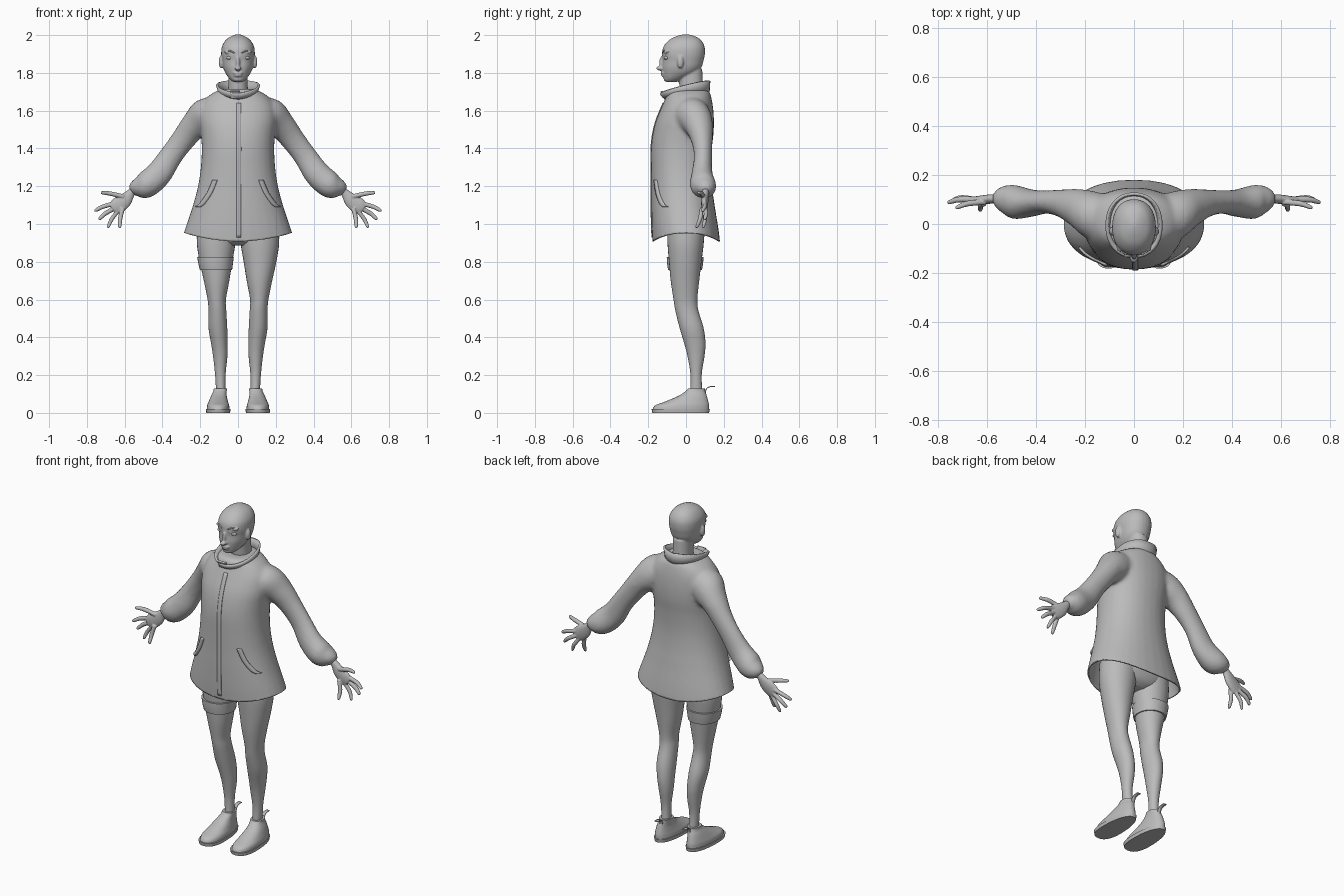
import bpy, bmesh, math
from mathutils import Vector, Matrix

if "Cube" in bpy.data.objects:
    bpy.data.objects.remove(bpy.data.objects["Cube"], do_unlink=True)

grey = bpy.data.materials.new("plain grey")
grey.use_nodes = True
COLOUR = (.5, .5, .5, 1)
grey.diffuse_color = COLOUR
for node in grey.node_tree.nodes:
    if node.type == 'BSDF_PRINCIPLED':
        node.inputs["Base Color"].default_value = COLOUR


def spline(keys, steps=4):
    """Smooth interpolation through tuples of numbers."""
    result = []
    last = len(keys) - 1
    for i in range(last):
        a, b, c, d = keys[max(i - 1, 0)], keys[i], keys[i + 1], keys[min(i + 2, last)]
        for k in range(steps):
            t = k / steps
            result.append(tuple(
                q + t / 2 * (r - p + t * (2 * p - 5 * q + 4 * r - s + t * (3 * (q - r) + s - p)))
                for p, q, r, s in zip(a, b, c, d)))
    return result + [tuple(keys[last])]


def loft(bm, rings, caps=True):
    """Skin a row of closed rings."""
    rows = [[bm.verts.new(co) for co in ring] for ring in rings]
    for lower, upper in zip(rows, rows[1:]):
        for i in range(len(lower)):
            bm.faces.new((lower[i - 1], lower[i], upper[i], upper[i - 1]))
    if caps:
        bm.faces.new(rows[0])
        bm.faces.new(rows[-1])


def oval(z, x0, x1, y0, y1, power=2.2, taper=0, count=32):
    ring = []
    for i in range(count):
        angle = math.tau * i / count
        c, s = math.cos(angle), math.sin(angle)
        px = math.copysign(abs(c) ** (2 / power), c) * (1 - taper * s)
        py = math.copysign(abs(s) ** (2 / power), s)
        ring.append(Vector(((x0 + x1 + (x1 - x0) * px) / 2, (y0 + y1 + (y1 - y0) * py) / 2, z)))
    return ring


def stack(bm, keys, side=1, steps=4, **shape):
    """Horizontal ovals given as height, x range, y range."""
    loft(bm, [oval(z, side * a, side * b, c, d, **shape) for z, a, b, c, d in spline(keys, steps)])


def body(bm, keys, **shape):
    """Symmetric ovals given as height, half width, front, back."""
    stack(bm, [(z, -w, w, f, b) for z, w, f, b in keys], **shape)


def tube(bm, keys, side=1, count=20):
    """Limb along a path given as x, y, z, radius in the front plane, radius in depth."""
    path = spline(keys)
    points = [Vector((side * k[0], k[1], k[2])) for k in path]
    depth = Vector((0, 1, 0))
    rings = []
    for i, (centre, key) in enumerate(zip(points, path)):
        along = points[min(i + 1, len(points) - 1)] - points[max(i - 1, 0)]
        across = along.cross(depth).normalized()
        rings.append([centre + across * key[3] * math.cos(math.tau * j / count)
                      + depth * key[4] * math.sin(math.tau * j / count) for j in range(count)])
    loft(bm, rings)


def blob(bm, centre, radii):
    bmesh.ops.create_uvsphere(bm, u_segments=20, v_segments=12, radius=1,
                              matrix=Matrix.Translation(centre) @ Matrix.Diagonal((*radii, 1)))


def finish(name, bm, angle=50):
    bmesh.ops.recalc_face_normals(bm, faces=bm.faces)
    mesh = bpy.data.meshes.new(name)
    bm.to_mesh(mesh)
    bm.free()
    obj = bpy.data.objects.new(name, mesh)
    bpy.context.collection.objects.link(obj)
    mesh.materials.append(grey)
    shade(obj, angle)
    return obj


def shade(obj, angle=50):
    bpy.ops.object.select_all(action='DESELECT')
    obj.select_set(True)
    bpy.context.view_layer.objects.active = obj
    bpy.ops.object.shade_smooth_by_angle(angle=math.radians(angle))


def fuse(obj, voxel, iterations):
    """Melt overlapping volumes into one soft skin."""
    remesh = obj.modifiers.new("fuse", 'REMESH')
    remesh.mode = 'VOXEL'
    remesh.voxel_size = voxel
    soften = obj.modifiers.new("soften", 'SMOOTH')
    soften.iterations = iterations
    graph = bpy.context.evaluated_depsgraph_get()
    mesh = bpy.data.meshes.new_from_object(obj.evaluated_get(graph))
    obj.modifiers.clear()
    obj.data = mesh
    mesh.materials.clear()
    mesh.materials.append(grey)
    shade(obj)


def thicken(obj, thickness, offset):
    shell = obj.modifiers.new("thickness", 'SOLIDIFY')
    shell.thickness = thickness
    shell.offset = offset


# Jacket: flared body and puffed sleeves melted together
bm = bmesh.new()
body(bm, [(.87, .3, -.175, .182), (.93, .287, -.178, .18), (1, .268, -.182, .17),
          (1.1, .238, -.184, .152), (1.2, .212, -.184, .138), (1.3, .197, -.185, .132),
          (1.4, .192, -.185, .137), (1.48, .197, -.176, .146), (1.55, .205, -.158, .148),
          (1.62, .198, -.129, .143), (1.67, .165, -.108, .134), (1.7, .122, -.1, .125),
          (1.715, .085, -.085, .11)])
for side in (1, -1):
    tube(bm, [(.08, .03, 1.6, .08, .08), (.17, .035, 1.565, .1, .1), (.235, .065, 1.515, .074, .078),
              (.29, .083, 1.447, .064, .058), (.355, .09, 1.36, .062, .048),
              (.42, .085, 1.265, .07, .056), (.49, .09, 1.205, .07, .07),
              (.54, .1, 1.187, .048, .052), (.565, .103, 1.172, .026, .026)], side)
jacket = finish("jacket", bm)
fuse(jacket, .011, 6)
bm = bmesh.new()
bm.from_mesh(jacket.data)
bmesh.ops.bisect_plane(bm, geom=bm.verts[:] + bm.edges[:] + bm.faces[:],
                       plane_co=(0, 0, .93), plane_no=(0, 0, 1), clear_inner=True)
for v in bm.verts:
    fade = min(max((1.12 - v.co.z) / .19, 0), 1)
    v.co.z += fade * (.045 * (v.co.x / .285) ** 2 - .022)
bm.to_mesh(jacket.data)
bm.free()
shade(jacket)
thicken(jacket, .008, -1)

# Collar: leaning band, lower at the front
bm = bmesh.new()
rings = []
for height, half, front, back, lean in ((1.675, .088, -.1, .112, .1), (1.7, .097, -.115, .115, .2),
                                        (1.728, .105, -.13, .117, .25)):
    ring = oval(height, -half, half, front, back)
    for co in ring:
        co.z += co.y * lean + .01 * abs(co.x) / half
    rings.append(ring)
loft(bm, rings, caps=False)
thicken(finish("collar", bm), .012, -1)

bm = bmesh.new()
bmesh.ops.create_cube(bm, size=1, matrix=Matrix.Translation((-.015, -.122, 1.685))
                      @ Matrix.Rotation(.4, 4, 'X') @ Matrix.Diagonal((.05, .012, .04, 1)))
finish("collar_tab", bm)


def trim(name, keys, width, thickness):
    """Strip laid on the front of the jacket, from x, z points."""
    bm = bmesh.new()
    rows = [[bm.verts.new((x + width * k / 2, -.4, z)) for k in (-1, 0, 1)]
            for x, z in spline(keys, 8)]
    for lower, upper in zip(rows, rows[1:]):
        for i in (0, 1):
            bm.faces.new((lower[i], lower[i + 1], upper[i + 1], upper[i]))
    strip = finish(name, bm, 30)
    wrap = strip.modifiers.new("lay on jacket", 'SHRINKWRAP')
    wrap.target = jacket
    wrap.wrap_method = 'PROJECT'
    wrap.use_project_y = True
    wrap.wrap_mode = 'ABOVE_SURFACE'
    wrap.offset = .002
    thicken(strip, thickness, 0)


trim("zip_strip", [(.005, .93), (.005, 1.15), (.005, 1.4), (.005, 1.64)], .024, .004)
for side, word in ((1, "left"), (-1, "right")):
    trim(word + "_pocket", [(side * x, z) for x, z in ((.208, 1.09), (.185, 1.11), (.148, 1.165), (.12, 1.232))],
         .024, .014)

# Head, neck, nose, lips and ears in one skin
bm = bmesh.new()
body(bm, [(1.752, .026, -.105, -.05), (1.77, .046, -.117, -.005), (1.8, .067, -.122, .055),
          (1.83, .079, -.125, .082), (1.865, .085, -.123, .093), (1.9, .089, -.127, .1),
          (1.94, .085, -.119, .098), (1.975, .064, -.088, .078), (1.995, .034, -.048, .044),
          (2.004, .008, -.014, .01)])
body(bm, [(1.66, .062, -.02, .1), (1.72, .052, -.034, .09), (1.82, .052, -.04, .086)])
blob(bm, (0, -.127, 1.853), (.011, .015, .036))
blob(bm, (0, -.137, 1.824), (.017, .021, .012))
blob(bm, (0, -.121, 1.799), (.027, .013, .007))
blob(bm, (0, -.119, 1.786), (.023, .013, .007))
blob(bm, (0, -.1, 1.768), (.03, .019, .015))
for side in (1, -1):
    blob(bm, (side * .09, -.03, 1.858), (.012, .017, .034))
    blob(bm, (side * .042, -.1, 1.91), (.03, .018, .01))
fuse(finish("head", bm), .005, 3)

for side, word in ((1, "left"), (-1, "right")):
    # Eye and brow
    bm = bmesh.new()
    blob(bm, (side * .042, -.102, 1.88), (.02, .015, .011))
    finish(word + "_eye", bm)
    bm = bmesh.new()
    tube(bm, [(.018, -.124, 1.904, .003, .004), (.045, -.117, 1.917, .004, .004),
              (.07, -.092, 1.91, .002, .004)], side, 10)
    finish(word + "_brow", bm)

    # Hand: wrist and palm, then spread fingers from base to tip
    bm = bmesh.new()
    tube(bm, [(.535, .1, 1.19, .02, .018), (.565, .103, 1.165, .022, .018), (.6, .1, 1.125, .039, .019),
              (.64, .097, 1.095, .042, .016), (.662, .097, 1.078, .03, .011)], side)
    for base, tip, radius in (((.605, .09, 1.145), (.727, .067, 1.167), .012),
                              ((.65, .1, 1.11), (.76, .088, 1.07), .012),
                              ((.65, .1, 1.085), (.738, .1, 1.024), .012),
                              ((.635, .097, 1.07), (.69, .092, .98), .011),
                              ((.61, .085, 1.085), (.627, .057, .98), .012)):
        a, b = Vector(base), Vector(tip)
        middle = a.lerp(b, .55) + Vector((.004, .006, .004))
        tube(bm, [(*a, radius, radius), (*middle, radius, radius),
                  (*a.lerp(b, .93), radius * .75, radius * .75), (*b, radius * .3, radius * .3)], side, 12)
    fuse(finish(word + "_hand", bm), .0035, 2)

    # Leg
    bm = bmesh.new()
    stack(bm, [(.09, .066, .115, .022, .088), (.2, .066, .121, .024, .083), (.3, .056, .132, .008, .098),
               (.37, .055, .143, -.01, .103), (.45, .057, .156, -.034, .093), (.54, .062, .156, -.056, .066),
               (.6, .064, .161, -.066, .06), (.7, .046, .181, -.081, .07), (.8, .03, .203, -.09, .082),
               (.9, .013, .218, -.098, .094), (1, .002, .215, -.1, .1)], side, power=2.05)
    finish(word + "_leg", bm)

    # Shoe: sole, upper and heel pull tab
    bm = bmesh.new()
    stack(bm, [(0, .043, .167, -.178, .122), (.02, .04, .169, -.182, .126)], side, 1, power=2.4, taper=.16)
    finish(word + "_sole", bm)
    bm = bmesh.new()
    stack(bm, [(.018, .045, .165, -.177, .122), (.04, .047, .163, -.163, .122), (.06, .053, .155, -.11, .118),
               (.09, .06, .142, -.04, .11), (.115, .06, .13, -.002, .102), (.13, .058, .128, .012, .1)],
          side, taper=.12)
    finish(word + "_shoe", bm)
    bm = bmesh.new()
    rows = [[bm.verts.new((side * .092 + k, y, z)) for k in (-.01, .01)]
            for y, z in spline([(.098, .09), (.107, .125), (.125, .138), (.153, .14)])]
    for lower, upper in zip(rows, rows[1:]):
        bm.faces.new((*lower, *reversed(upper)))
    thicken(finish(word + "_heel_tab", bm), .005, 0)

# Hips under the jacket
bm = bmesh.new()
body(bm, [(.885, .06, -.05, .05), (.91, .15, -.085, .085), (.96, .208, -.1, .105),
          (1.03, .2, -.1, .105), (1.1, .17, -.09, .095)])
finish("hips", bm)

# Strap round the right thigh, with a thin lower seam
bm = bmesh.new()
stack(bm, [(.757, .031, .202, -.095, .085), (.79, .027, .21, -.1, .09), (.825, .022, .216, -.102, .094)],
      -1, 2, power=2.1)
finish("thigh_strap", bm)
